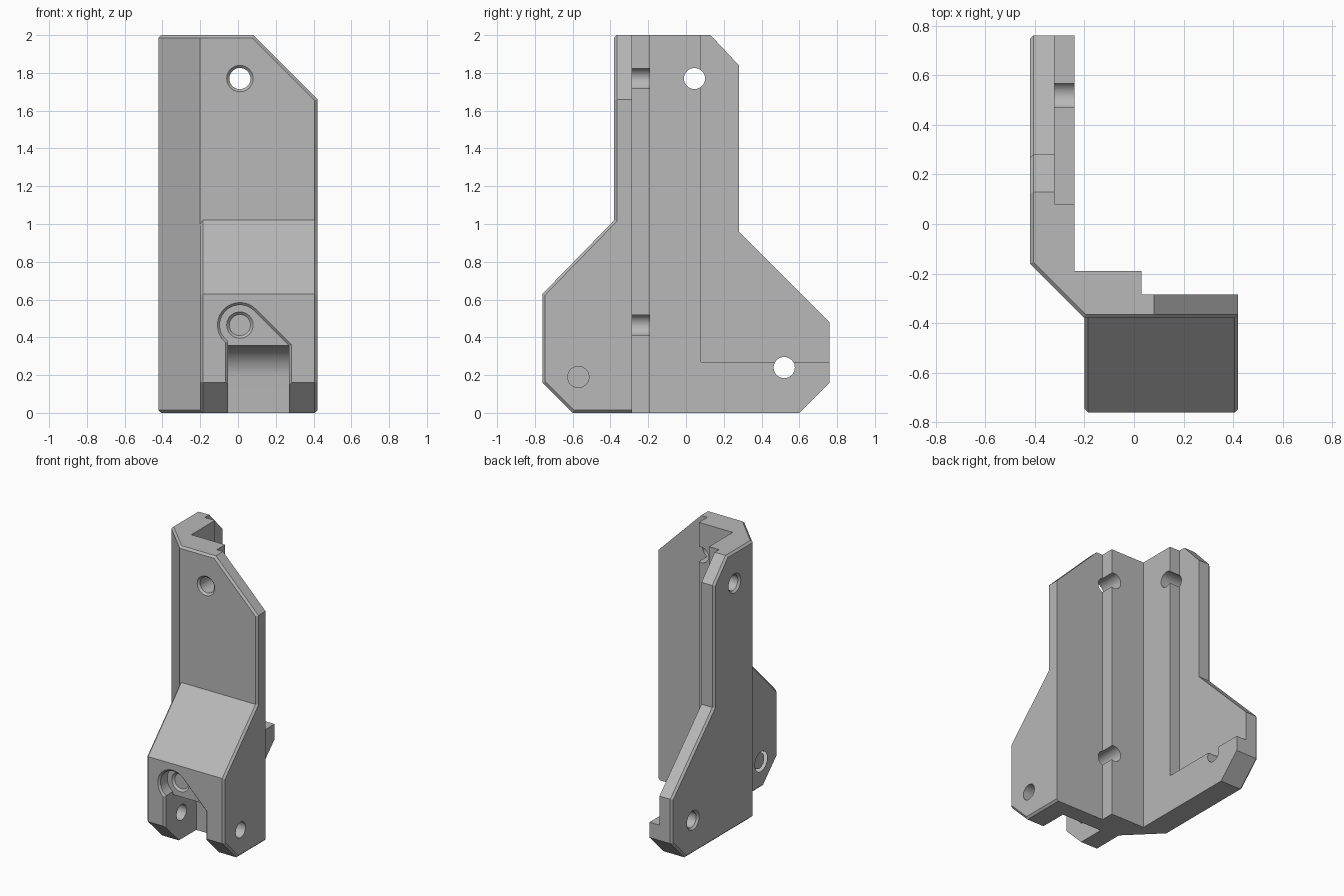
import bpy, bmesh, math
from mathutils import Matrix, Vector

default = bpy.data.objects.get("Cube")
if default:
    bpy.data.objects.remove(default, do_unlink=True)

grey = bpy.data.materials.new("Light grey")
grey.use_nodes = True
colour = (0.48, 0.48, 0.48, 1)
grey.diffuse_color = colour
grey.node_tree.nodes["Principled BSDF"].inputs["Base Color"].default_value = colour


def make(name, bm):
    bmesh.ops.recalc_face_normals(bm, faces=bm.faces)
    mesh = bpy.data.meshes.new(name)
    bm.to_mesh(mesh)
    bm.free()
    mesh.materials.append(grey)
    obj = bpy.data.objects.new(name, mesh)
    bpy.context.collection.objects.link(obj)
    return obj


def prism(name, points, axis, lo, hi, chamfer=0):
    """Extrude an outline along an axis; optionally chamfer the far cap."""
    def place(p, d):
        a, b = p
        return {"x": (d, a, b), "y": (a, d, b), "z": (a, b, d)}[axis]
    bm = bmesh.new()
    cap = bm.faces.new([bm.verts.new(place(p, lo)) for p in points])
    out = bmesh.ops.extrude_face_region(bm, geom=[cap])["geom"]
    shift = Vector(place((0, 0), hi - lo))
    bmesh.ops.translate(bm, vec=shift, verts=[v for v in out if isinstance(v, bmesh.types.BMVert)])
    bmesh.ops.recalc_face_normals(bm, faces=bm.faces)
    if chamfer:
        far = [f for f in out if isinstance(f, bmesh.types.BMFace)][0]
        bmesh.ops.bevel(bm, geom=list(far.edges), offset=chamfer, segments=1,
                        affect="EDGES", profile=0.5)
    return make(name, bm)


def cone(name, axis, centre, lo, hi, r_lo, r_hi):
    bm = bmesh.new()
    bmesh.ops.create_cone(bm, cap_ends=True, segments=40, radius1=r_lo, radius2=r_hi, depth=hi - lo)
    a, b = centre
    mid = (lo + hi) / 2
    if axis == "x":
        turn, pos = Matrix.Rotation(math.pi / 2, 4, "Y"), (mid, a, b)
    else:
        turn, pos = Matrix.Rotation(-math.pi / 2, 4, "X"), (a, mid, b)
    bm.transform(Matrix.Translation(pos) @ turn)
    return make(name, bm)


def combine(body, tool, operation="DIFFERENCE"):
    tool.hide_render = True
    mod = body.modifiers.new("cut", "BOOLEAN")
    mod.operation, mod.solver, mod.object = operation, "EXACT", tool
    graph = bpy.context.evaluated_depsgraph_get()
    mesh = bpy.data.meshes.new_from_object(body.evaluated_get(graph))
    body.modifiers.clear()
    body.data = mesh
    bpy.data.objects.remove(tool, do_unlink=True)


def drill(body, axis, centre, lo, hi, rims):
    """Round hole with chamfered rims; each rim is (position, inward direction)."""
    r, c = 0.056, 0.014
    combine(body, cone("drill", axis, centre, lo, hi, r, r))
    for at, inward in rims:
        if inward > 0:
            tool = cone("rim", axis, centre, at - c, at + c, r + 2 * c, r)
        else:
            tool = cone("rim", axis, centre, at - c, at + c, r, r + 2 * c)
        combine(body, tool)


# Angle section with the projecting front block, seen in plan
bracket = prism("corner_bracket", [
    (-.42, .9), (-.42, -.16), (-.2, -.38), (-.2, -.9), (.42, -.9), (.42, -.285),
    (.03, -.285), (.03, -.19), (-.24, -.19), (-.24, .9)], "z", -.1, 2.1)

# Trim to the side outline
combine(bracket, prism("side_outline", [
    (-.38, 2), (.13, 2), (.28, 1.84), (.28, .96), (.76, .48), (.76, .16), (.6, 0),
    (-.6, 0), (-.76, .16), (-.76, .63), (-.38, 1.02)], "x", -1, 1), "INTERSECT")

# Sloped upper corner of the front plate
combine(bracket, prism("corner_cut", [(.08, 2), (.5, 1.58), (.5, 2.2), (.08, 2.2)], "y", -.6, -.1))

# Chamfer the outer edges
bm = bmesh.new()
bm.from_mesh(bracket.data)
bmesh.ops.dissolve_limit(bm, angle_limit=0.01, verts=bm.verts, edges=bm.edges)
outer = []
for e in bm.edges:
    mid = (e.verts[0].co + e.verts[1].co) / 2
    outside = mid.y < -.379 or mid.x < -.419 or mid.x + mid.y < -.579
    if outside and e.is_convex and e.calc_face_angle(0) > 0.9:
        outer.append(e)
bmesh.ops.bevel(bm, geom=outer, offset=0.014, segments=1, affect="EDGES", profile=0.5)
bm.to_mesh(bracket.data)
bm.free()

# Recess on the inside of the side plate
combine(bracket, prism("recess", [(.08, .27), (1, .27), (1, 2.2), (.08, 2.2)], "x", -.32, -.15))


# Teardrop pocket running down into the slot of the front block
def pocket(grow):
    left, right, cx, cz, r = -.052 - grow, .27 + grow, .01, .465, .106 + grow
    start = 2 * math.pi - math.acos((left - cx) / r)
    end = math.pi / 4
    arc = [start + (end - start) * i / 24 for i in range(25)]
    curve = [(cx + r * math.cos(t), cz + r * math.sin(t)) for t in arc]
    return [(left, -.1)] + curve + [(right, cx + cz + r * math.sqrt(2) - right), (right, -.1)]


combine(bracket, prism("pocket", pocket(0), "y", -.9, -.67))
combine(bracket, prism("pocket_rim", pocket(.013), "y", -.9, -.747, chamfer=.013))

# Hinge slot with a rounded back
back = [(-.57 + .168 * math.sin(t), .19 + .168 * math.cos(t))
        for t in (math.pi / 2 * i / 14 for i in range(15))]
combine(bracket, prism("slot", [(-1, -.1), (-1, .358)] + back + [(-.402, -.1)], "x", -.052, .27))

# Screw holes
drill(bracket, "y", (.01, 1.77), -.5, 0, [(-.38, 1)])
drill(bracket, "y", (.01, .465), -.8, 0, [(-.67, 1)])
drill(bracket, "x", (.045, 1.77), -.5, -.1, [(-.42, 1)])
drill(bracket, "x", (.52, .24), -.5, -.1, [(-.42, 1)])
drill(bracket, "x", (-.57, .19), -.3, .5, [(-.2, 1), (.42, -1)])

# Smooth the round parts, keep the edges crisp
bpy.ops.object.select_all(action="DESELECT")
bracket.select_set(True)
bpy.context.view_layer.objects.active = bracket
bpy.ops.object.shade_smooth_by_angle(angle=math.radians(30))
